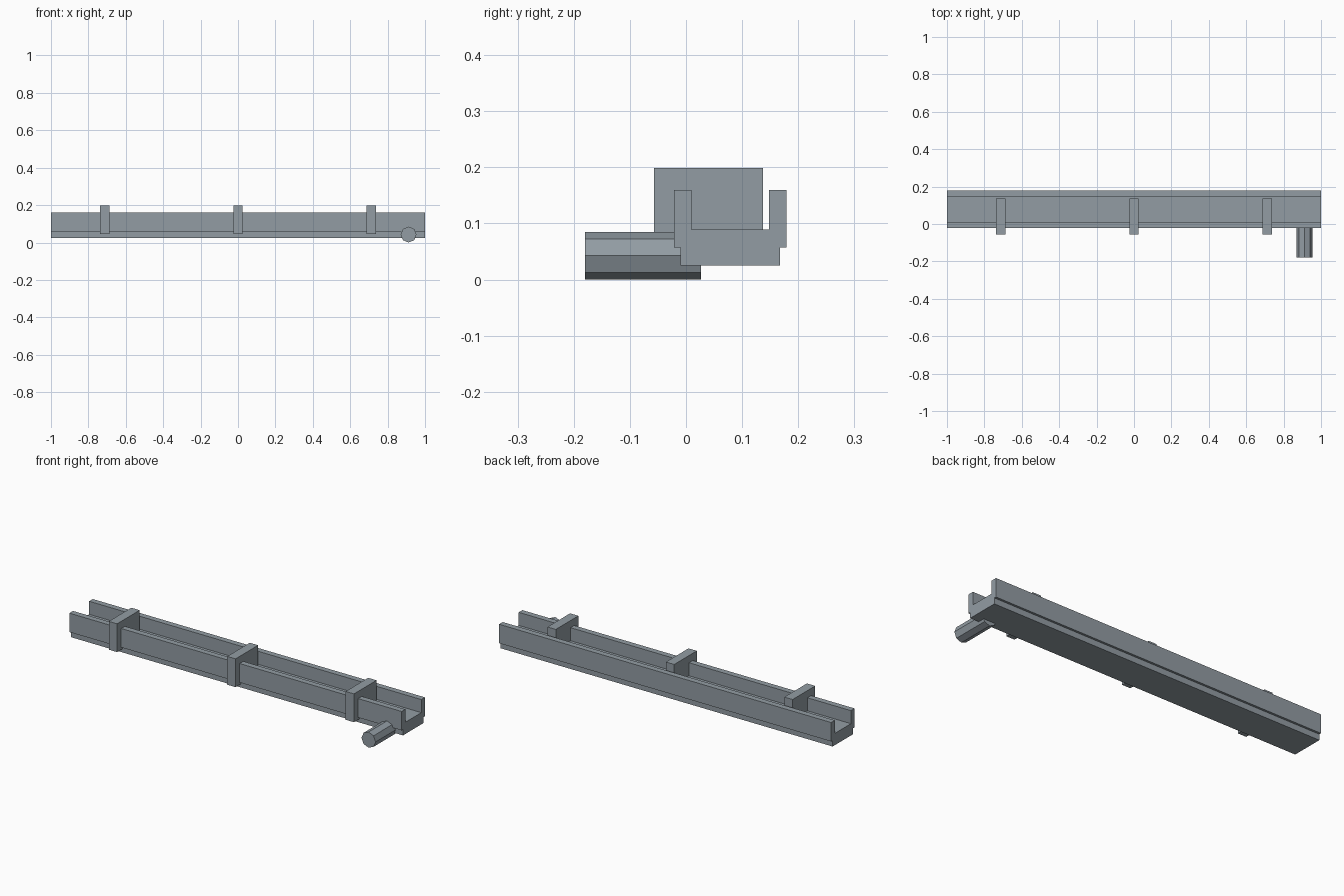
import bpy, bmesh, math
from mathutils import Matrix, Vector

if "Cube" in bpy.data.objects:
    bpy.data.objects.remove(bpy.data.objects["Cube"])

steel = bpy.data.materials.new("blue grey")
steel.diffuse_color = (0.29, 0.335, 0.37, 1)
steel.use_nodes = True
steel.node_tree.nodes["Principled BSDF"].inputs["Base Color"].default_value = steel.diffuse_color


def finish(bm, name):
    bmesh.ops.recalc_face_normals(bm, faces=bm.faces)
    mesh = bpy.data.meshes.new(name)
    bm.to_mesh(mesh)
    bm.free()
    mesh.materials.append(steel)
    obj = bpy.data.objects.new(name, mesh)
    bpy.context.collection.objects.link(obj)
    return obj


# Long open channel: half profile (y from centre line, z) mirrored, extruded along x
MID = 0.079
half = [(0.0885, 0.025), (0.0885, 0.057), (0.1005, 0.057),
        (0.1005, 0.16), (0.069, 0.16), (0.069, 0.089)]
profile = half + [(-y, z) for y, z in reversed(half)]
bm = bmesh.new()
face = bm.faces.new([bm.verts.new((-1, MID + y, z)) for y, z in profile])
ext = bmesh.ops.extrude_face_region(bm, geom=[face])
bmesh.ops.translate(bm, vec=(2, 0, 0),
                    verts=[v for v in ext["geom"] if isinstance(v, bmesh.types.BMVert)])
finish(bm, "channel")

# Three cross blocks straddling the front wall
for name, x in (("left_block", -0.713), ("middle_block", 0), ("right_block", 0.713)):
    bm = bmesh.new()
    bmesh.ops.create_cube(bm, size=1)
    bmesh.ops.scale(bm, vec=(0.05, 0.194, 0.154), verts=bm.verts)
    bmesh.ops.translate(bm, vec=(x, 0.04, 0.122), verts=bm.verts)
    finish(bm, name)

# Eight-sided peg handle pointing to the front
bm = bmesh.new()
bmesh.ops.create_cone(bm, cap_ends=True, segments=8, radius1=0.0425, radius2=0.0425,
                      depth=0.207,
                      matrix=Matrix.Translation(Vector((0.912, -0.0765, 0.0425)))
                      @ Matrix.Rotation(math.pi / 2, 4, "X"))
finish(bm, "peg")
